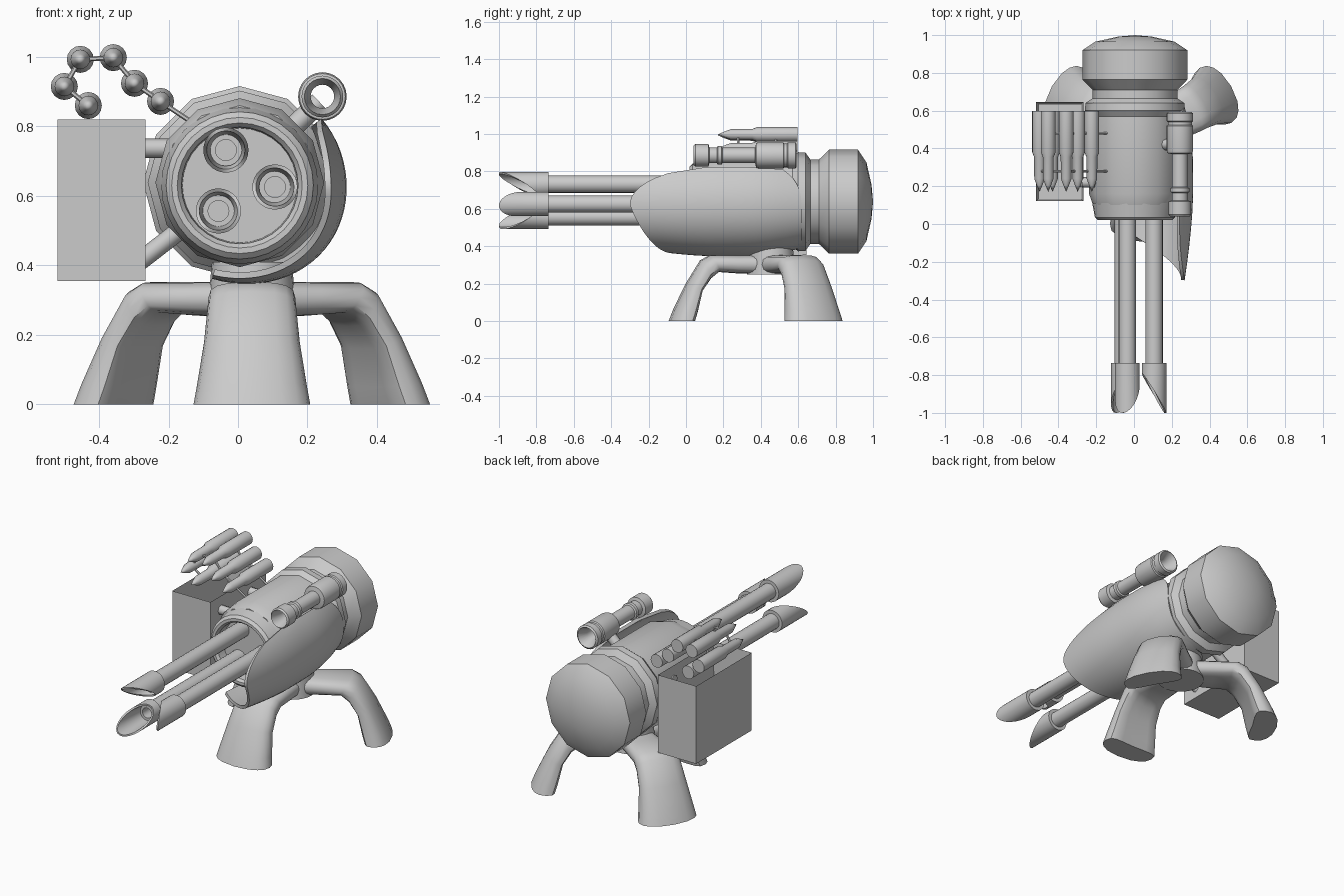
import bpy, bmesh, math
from mathutils import Vector, Matrix

if "Cube" in bpy.data.objects:
    bpy.data.objects.remove(bpy.data.objects["Cube"])


def finish(name, bm, angle=35):
    bmesh.ops.remove_doubles(bm, verts=bm.verts, dist=1e-5)
    bmesh.ops.recalc_face_normals(bm, faces=bm.faces)
    me = bpy.data.meshes.new(name)
    bm.to_mesh(me)
    bm.free()
    ob = bpy.data.objects.new(name, me)
    bpy.context.collection.objects.link(ob)
    bpy.ops.object.select_all(action='DESELECT')
    bpy.context.view_layer.objects.active = ob
    ob.select_set(True)
    bpy.ops.object.shade_smooth_by_angle(angle=math.radians(angle))
    return ob


def lathe(name, profile, cx, cz, seg=24, closed=False, warp=None, angle=35):
    """Turn (y, radius) points around an axis parallel to y."""
    bm = bmesh.new()
    rows = []
    for i in range(seg):
        a = math.pi / 2 + math.tau * i / seg
        row = []
        for k, (y, r) in enumerate(profile):
            if warp:
                y = warp(k, y, a)
            row.append(bm.verts.new((cx + r * math.cos(a), y, cz + r * math.sin(a))))
        rows.append(row)
    n = len(profile)
    for i in range(seg):
        p, q = rows[i], rows[(i + 1) % seg]
        for k in range(n if closed else n - 1):
            m = (k + 1) % n
            bm.faces.new((p[k], p[m], q[m], q[k]))
    return finish(name, bm, angle)


def rod(name, a, b, r, seg=8):
    a, b = Vector(a), Vector(b)
    d = b - a
    bm = bmesh.new()
    bmesh.ops.create_cone(bm, cap_ends=True, segments=seg, radius1=r, radius2=r, depth=d.length,
                          matrix=Matrix.Translation((a + b) / 2) @ d.to_track_quat('Z', 'Y').to_matrix().to_4x4())
    return finish(name, bm, 50)


CX, CZ = 0.005, 0.635

# Drum body with pinched neck and domed rear
lathe("body", [(0.1, 0.0), (0.1, 0.222), (0.16, 0.243), (0.57, 0.243), (0.6, 0.265), (0.64, 0.262),
               (0.665, 0.225), (0.71, 0.225), (0.765, 0.278), (0.92, 0.278), (0.965, 0.21),
               (0.992, 0.09), (1.0, 0.0)], CX, CZ + 0.003, 12)

# Front ring with recessed plate
lathe("front_ring", [(0.09, 0.0), (0.09, 0.165), (0.035, 0.168), (0.02, 0.18), (0.02, 0.196),
                     (0.035, 0.212), (0.11, 0.226), (0.12, 0.2)], CX, CZ - 0.005, 32)

# Three barrels with slanted muzzles pointing outwards
for i, deg in enumerate((113, -7, -127)):
    a0 = math.radians(deg)
    bx, bz = CX + 0.102 * math.cos(a0), CZ + 0.003 + 0.102 * math.sin(a0)
    lathe(f"barrel_{i + 1}", [(0.1, 0.046), (-0.78, 0.046), (-0.78, 0.03), (-0.6, 0.03), (-0.6, 0.0)],
          bx, bz, 20)

    def slant(k, y, a, a0=a0):
        return -0.79 - 0.21 * (1 + math.cos(a - a0)) / 2 if k in (2, 3) else y
    lathe(f"muzzle_{i + 1}", [(-0.735, 0.044), (-0.735, 0.065), (-0.8, 0.065), (-0.8, 0.055), (-0.765, 0.044)],
          bx, bz, 28, True, slant)

# Curved side shield
bm = bmesh.new()
NU, NV = 28, 10
grid = []
for i in range(NU + 1):
    th = 40 - 145 * i / NU
    t = abs(th) / (40 if th > 0 else 105)
    y0 = -0.3 + (0.4 * (1 - math.sqrt(max(0, 1 - t * t))) if th > 0 else 0.28 * t ** 1.2)
    w = abs(2 * i / NU - 1)
    y1 = 0.62 - 0.1 * w ** 5
    row = []
    for j in range(NV + 1):
        y = y0 + (y1 - y0) * j / NV
        r = 0.308 - 0.045 * max(0, (0.15 - y) / 0.45) ** 1.5 - 0.045 * max(0, (y - 0.3) / 0.32) ** 2
        a = math.radians(th)
        row.append(bm.verts.new((CX + r * math.cos(a), y, 0.625 + (r - 0.035 * t * (th < 0)) * math.sin(a))))
    grid.append(row)
for i in range(NU):
    for j in range(NV):
        bm.faces.new((grid[i][j], grid[i + 1][j], grid[i + 1][j + 1], grid[i][j + 1]))
bmesh.ops.recalc_face_normals(bm, faces=bm.faces)
bmesh.ops.solidify(bm, geom=bm.faces[:], thickness=0.018)
finish("side_shield", bm, 40)

# See-through scope
lathe("scope", [(0.04, 0.052), (0.05, 0.06), (0.12, 0.06), (0.125, 0.042), (0.165, 0.042), (0.17, 0.05),
                (0.19, 0.05), (0.195, 0.041), (0.37, 0.041), (0.375, 0.066), (0.39, 0.07), (0.52, 0.07),
                (0.525, 0.064), (0.54, 0.064), (0.545, 0.07), (0.585, 0.07), (0.592, 0.06),
                (0.54, 0.034), (0.11, 0.034)], 0.243, 0.886, 24, True)
rod("scope_mount", (0.15, 0.42, 0.79), (0.235, 0.42, 0.87), 0.03)

# Open ammunition box
bm = bmesh.new()
bmesh.ops.create_cube(bm, size=1)
for v in bm.verts:
    v.co = Vector((-0.393 + v.co.x * 0.253, 0.383 + v.co.y * 0.525, 0.587 + v.co.z * 0.465))
top = max(bm.faces, key=lambda f: f.calc_center_median().z)
bmesh.ops.inset_region(bm, faces=[top], thickness=0.018)
bmesh.ops.translate(bm, verts=top.verts[:], vec=(0, 0, -0.4))
finish("ammo_box", bm, 30)

# Box brackets
for y in (0.22, 0.5):
    rod("upper_bracket", (-0.275, y, 0.737), (-0.16, y, 0.737), 0.028)
    rod("lower_bracket", (-0.285, y, 0.41), (-0.13, y, 0.53), 0.027)

# Linked rounds feeding from box to body
path = [(-0.431, 0.86), (-0.5, 0.915), (-0.454, 0.993), (-0.359, 0.998), (-0.298, 0.924), (-0.223, 0.872)]
for i, (x, z) in enumerate(path):
    lathe(f"round_{i + 1}", [(0.597, 0.0), (0.597, 0.039), (0.38, 0.039), (0.355, 0.029), (0.24, 0.028),
                             (0.205, 0.015), (0.17, 0.0)], x, z, 16)
    nx, nz = path[i + 1] if i < 5 else (-0.13, 0.81)
    for y in (0.28, 0.48):
        rod(f"link_{i + 1}", (x, y, z), (nx, y, nz), 0.007, 6)

# Tripod hub
bm = bmesh.new()
bmesh.ops.create_cone(bm, cap_ends=True, segments=24, radius1=0.13, radius2=0.115, depth=0.16,
                      matrix=Matrix.Translation((0.04, 0.455, 0.33)))
finish("tripod_hub", bm)

# Three flared legs: outer (r, z), inner (r, z), half width
stations = [((0.0, 0.355), (0.0, 0.25), 0.09), ((0.18, 0.352), (0.18, 0.255), 0.11),
            ((0.33, 0.352), (0.28, 0.262), 0.125), ((0.38, 0.325), (0.325, 0.225), 0.128),
            ((0.46, 0.195), (0.37, 0.16), 0.138), ((0.525, 0.06), (0.395, 0.05), 0.158),
            ((0.548, 0.0), (0.41, 0.0), 0.168)]
for name, deg in (("front_leg", -90), ("right_leg", 30), ("left_leg", 150)):
    bm = bmesh.new()
    rot = Matrix.Translation((0.04, 0.455, 0)) @ Matrix.Rotation(math.radians(deg), 4, 'Z')
    rings = []
    for (ro, zo), (ri, zi), w in stations:
        ring = []
        for k in range(16):
            a = math.tau * k / 16
            c, s = math.cos(a), math.sin(a)
            f = 0.5 + 0.5 * math.copysign(abs(c) ** 0.7, c)
            side = math.copysign(abs(s) ** 0.7, s)
            bow = 0.05 * side * side * min(1, ro)
            ring.append(bm.verts.new(rot @ Vector((ri + (ro - ri) * f - bow, w * side, zi + (zo - zi) * f))))
        rings.append(ring)
    for p, q in zip(rings, rings[1:]):
        for k in range(16):
            m = (k + 1) % 16
            bm.faces.new((p[k], p[m], q[m], q[k]))
    bm.faces.new(rings[0])
    bm.faces.new(rings[-1])
    finish(name, bm, 45)
